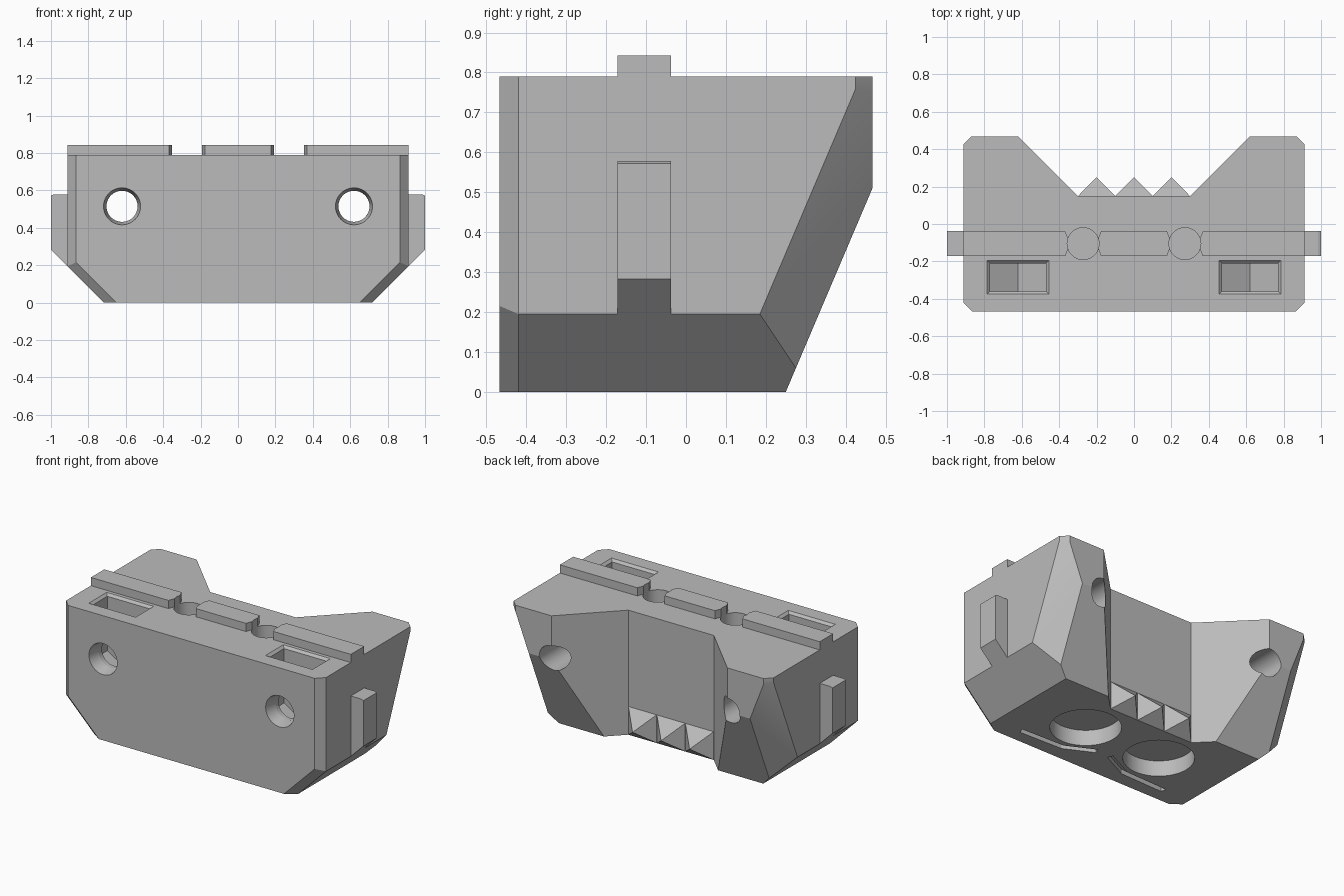
import bpy, bmesh, math
from mathutils import Matrix, Vector

if "Cube" in bpy.data.objects:
    bpy.data.objects.remove(bpy.data.objects["Cube"], do_unlink=True)

grey = bpy.data.materials.new("plain grey")
grey.use_nodes = True
grey.diffuse_color = (0.5, 0.5, 0.5, 1)
grey.node_tree.nodes["Principled BSDF"].inputs["Base Color"].default_value = (0.5, 0.5, 0.5, 1)

W, TOP, FRONT, BACK = 0.912, 0.79, -0.467, 0.467
RAIL = (-0.172, -0.038)
RAIL_MID = -0.105


def make(name, bm, mirror=False):
    """Turn a bmesh into an object, optionally adding its copy at -x."""
    if mirror:
        copy = bmesh.ops.duplicate(bm, geom=bm.verts[:] + bm.edges[:] + bm.faces[:])["geom"]
        verts = [g for g in copy if isinstance(g, bmesh.types.BMVert)]
        bmesh.ops.scale(bm, vec=(-1, 1, 1), verts=verts)
    bmesh.ops.recalc_face_normals(bm, faces=bm.faces[:])
    mesh = bpy.data.meshes.new(name)
    bm.to_mesh(mesh)
    bm.free()
    obj = bpy.data.objects.new(name, mesh)
    mesh.materials.append(grey)
    bpy.context.collection.objects.link(obj)
    return obj


def prism(points, axis, lo, hi):
    """Extrude a 2D outline along one axis."""
    place = {"x": lambda a, b, t: (t, a, b),
             "y": lambda a, b, t: (a, t, b),
             "z": lambda a, b, t: (a, b, t)}[axis]
    bm = bmesh.new()
    ends = [[bm.verts.new(place(a, b, t)) for a, b in points] for t in (lo, hi)]
    bm.faces.new(ends[0])
    bm.faces.new(ends[1])
    for i in range(len(points)):
        j = (i + 1) % len(points)
        bm.faces.new((ends[0][i], ends[0][j], ends[1][j], ends[1][i]))
    return bm


def tube(x, other, lo, hi, r1, r2, along_y=False):
    """Cylinder or cone along z, or along y."""
    bm = bmesh.new()
    mid = (lo + hi) / 2
    matrix = Matrix.Translation((x, other, mid))
    if along_y:
        matrix = Matrix.Translation((x, mid, other)) @ Matrix.Rotation(-math.pi / 2, 4, "X")
    bmesh.ops.create_cone(bm, cap_ends=True, segments=64, radius1=r1, radius2=r2,
                          depth=hi - lo, matrix=matrix)
    return bm


def hull(points):
    bm = bmesh.new()
    for p in points:
        bm.verts.new(p)
    bmesh.ops.convex_hull(bm, input=bm.verts[:])
    bmesh.ops.dissolve_limit(bm, angle_limit=0.01, verts=bm.verts[:], edges=bm.edges[:])
    return bm


def chop(bm, point, normal):
    """Slice away everything beyond a plane and close the cut."""
    cut = bmesh.ops.bisect_plane(bm, geom=bm.verts[:] + bm.edges[:] + bm.faces[:], dist=1e-5,
                                 plane_co=point, plane_no=normal, clear_outer=True)["geom_cut"]
    bmesh.ops.edgeloop_fill(bm, edges=[g for g in cut if isinstance(g, bmesh.types.BMEdge)])


def carve(obj, bm, mirror=True):
    cutter = make("cutter", bm, mirror)
    cutter.hide_render = True
    mod = obj.modifiers.new("carve", "BOOLEAN")
    mod.operation, mod.solver, mod.object = "DIFFERENCE", "EXACT", cutter
    bpy.context.view_layer.objects.active = obj
    bpy.ops.object.modifier_apply(modifier=mod.name)
    bpy.data.objects.remove(cutter, do_unlink=True)


# Main block: side outline, then planar chamfers on both sides
bm = prism([(FRONT, 0), (0.25, 0), (BACK, 0.51), (BACK, TOP), (FRONT, TOP)], "x", -W, W)
for s in (1, -1):
    chop(bm, (s * W, 0, 0.195), (s, 0, -1))
    chop(bm, (s * W, -0.42, 0), (s, -1, 0))
    chop(bm, (s * W, 0.425, 0), (s, 1, 0))
    chop(bm, (s * W, -0.42, 0.195), (s, -1.43, -1))
    chop(bm, (s * W, 0.185, 0.195), (s * 1.09, 1, -0.425))
body = make("body", bm)

# Wide notch in the back
carve(body, prism([(-0.3, 0.15), (0.3, 0.15), (0.8, 0.65), (-0.8, 0.65)], "z", -0.1, 1), False)

# Countersunk bolt holes through the body
HX, HZ = 0.62, 0.515
carve(body, tube(HX, HZ, -0.6, 0.6, 0.083, 0.083, True))
carve(body, tube(HX, HZ, -0.487, -0.39, 0.103, 0.083, True))

# Nut slots with pointed floors and bevelled mouths
h = 0.15
carve(body, prism([(HX - h, 0.9), (HX - h, 0.43), (HX, 0.34), (HX + h, 0.43), (HX + h, 0.9)],
                  "y", -0.36, -0.21))
carve(body, hull([(HX + sx * (h + g), -0.285 + sy * (0.075 + g), z)
                  for g, z in ((0, 0.775), (0.025, 0.8)) for sx in (1, -1) for sy in (1, -1)]))

# Round sockets: small on top, large underneath
SX = 0.272
carve(body, tube(SX, RAIL_MID, 0.71, 0.95, 0.085, 0.085))
carve(body, tube(SX, RAIL_MID, -0.1, 0.1, 0.205, 0.205))

# Bent grooves underneath
path = [Vector(p) for p in ((0.53, -0.37), (0.23, -0.36), (0.05, -0.27))]
off = Vector((0.006, 0.017))
outline = [p + off for p in path] + [p - off for p in reversed(path)]
carve(body, prism([tuple(p) for p in outline], "z", -0.1, 0.03))

# Teeth along the foot of the notch
for i, x in enumerate((-0.2, 0, 0.2)):
    base = [(x + dx, 0.149, z) for dx in (-0.1, 0.1) for z in (0, 0.18)]
    make(f"tooth_{i + 1}", hull(base + [(x, 0.25, 0.08)]))

# Top rail, broken by the sockets and flared gaps
rail = make("top_rail", prism([(-W, RAIL[0]), (W, RAIL[0]), (W, RAIL[1]), (-W, RAIL[1])],
                              "z", 0.78, 0.842))
wide, slim, r0, r1 = 0.1, 0.07, RAIL[0] - 0.01, RAIL[1] + 0.01
carve(rail, prism([(SX - wide, r0), (SX + wide, r0), (SX + slim, RAIL_MID), (SX + wide, r1),
                   (SX - wide, r1), (SX - slim, RAIL_MID)], "z", 0.7, 0.95))
carve(rail, tube(SX, RAIL_MID, 0.7, 0.95, 0.085, 0.085))

# Side tabs
make("side_tabs", prism([(0.9, 0.195), (W, 0.195), (1, 0.283), (1, 0.572), (0.985, 0.578),
                         (0.9, 0.578)], "y", *RAIL), True)

# Smooth round walls, keep hard edges
bpy.ops.object.select_all(action="DESELECT")
for obj in (body, rail):
    obj.select_set(True)
bpy.context.view_layer.objects.active = body
bpy.ops.object.shade_smooth_by_angle(angle=math.radians(20))
